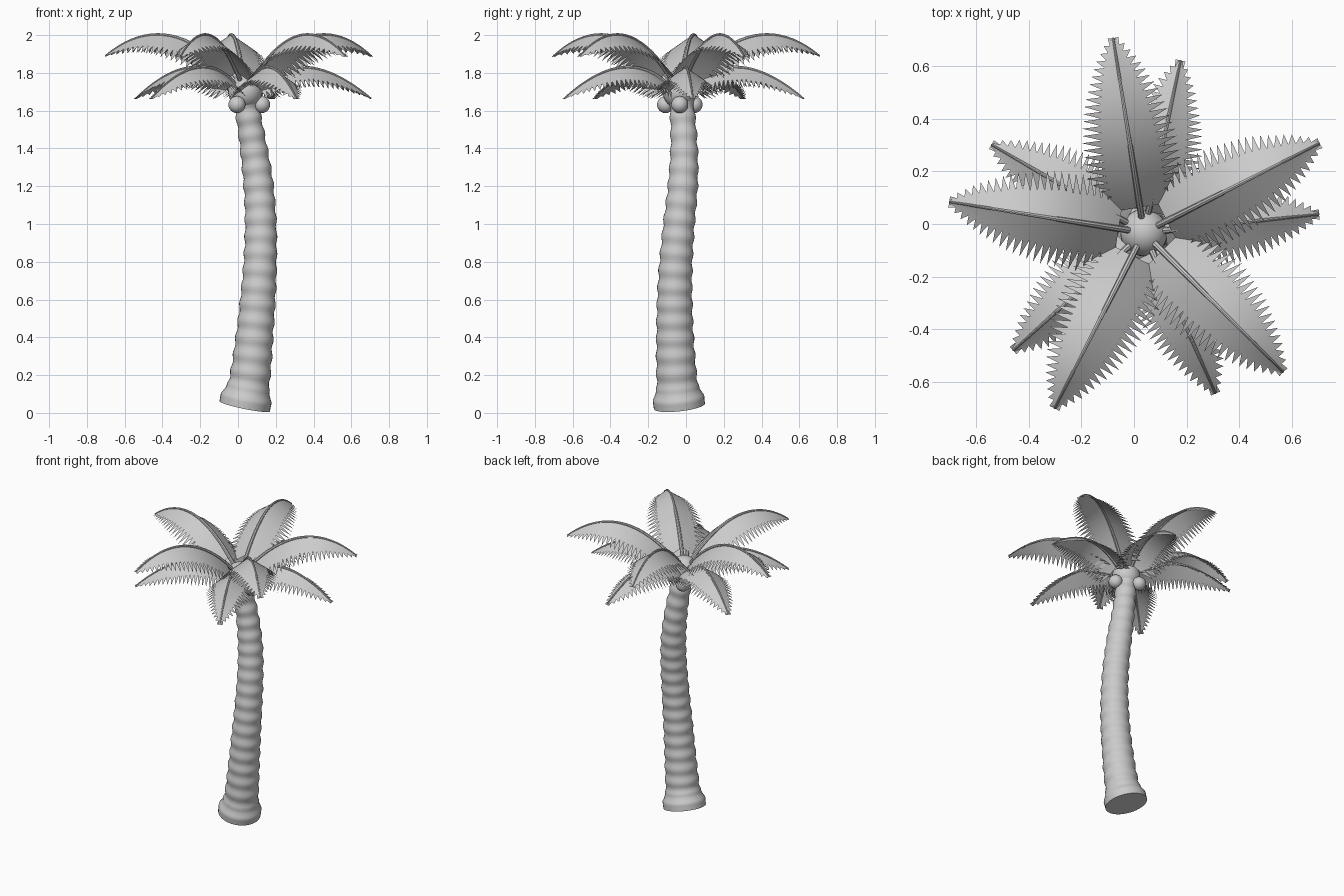
import bpy, bmesh, math
from mathutils import Vector

if "Cube" in bpy.data.objects:
    bpy.data.objects.remove(bpy.data.objects["Cube"])

TOP = Vector((0.038, -0.033, 1.70))   # centre of the crown


def make_object(name, bm, angle=40):
    bmesh.ops.recalc_face_normals(bm, faces=bm.faces)
    mesh = bpy.data.meshes.new(name)
    bm.to_mesh(mesh)
    bm.free()
    ob = bpy.data.objects.new(name, mesh)
    bpy.context.collection.objects.link(ob)
    bpy.ops.object.select_all(action='DESELECT')
    ob.select_set(True)
    bpy.context.view_layer.objects.active = ob
    bpy.ops.object.shade_smooth_by_angle(angle=math.radians(angle))
    return ob


def tube(bm, points, radii, sides):
    """Sweep a round section along a list of points and close both ends."""
    rings = []
    for i, p in enumerate(points):
        d = (points[min(i + 1, len(points) - 1)] - points[max(i - 1, 0)]).normalized()
        ref = Vector((0, 1, 0)) if abs(d.z) > 0.9 else Vector((0, 0, 1))
        u = ref.cross(d).normalized()
        v = d.cross(u)
        rings.append([bm.verts.new(p + radii[i] * (u * math.cos(a) + v * math.sin(a)))
                      for a in (2 * math.pi * k / sides for k in range(sides))])
    for r0, r1 in zip(rings, rings[1:]):
        for k in range(sides):
            j = (k + 1) % sides
            bm.faces.new((r0[k], r0[j], r1[j], r1[k]))
    bm.faces.new(rings[0])
    bm.faces.new(rings[-1])


def lerp_table(table, x):
    for (x0, y0), (x1, y1) in zip(table, table[1:]):
        if x <= x1:
            return y0 + (y1 - y0) * (x - x0) / (x1 - x0)
    return table[-1][1]


# Trunk: leaning S-curve with a flared foot and ringed bark
PATH = [Vector(p) for p in (
    (0.0, -0.015, -0.12), (0.035, -0.035, 0.035), (0.065, -0.05, 0.2), (0.087, -0.058, 0.4),
    (0.105, -0.06, 0.6), (0.117, -0.053, 0.8), (0.12, -0.037, 1.0), (0.109, -0.017, 1.2),
    (0.083, -0.01, 1.4), (0.051, -0.02, 1.6), (0.038, -0.033, 1.7), (0.03, -0.04, 1.8))]
FOOT = [(0, 0.136), (0.045, 0.137), (0.06, 0.128), (0.08, 0.118), (0.10, 0.113),
        (0.14, 0.107), (0.4, 0.097), (0.8, 0.086), (1.2, 0.078), (1.6, 0.063), (1.7, 0.06)]
pts, radii = [], []
for i in range(1, len(PATH) - 2):
    p0, p1, p2, p3 = PATH[i - 1:i + 3]
    for k in range(14):
        t = k / 14
        pts.append(0.5 * (2 * p1 + (p2 - p0) * t + (2 * p0 - 5 * p1 + 4 * p2 - p3) * t * t
                          + (3 * p1 - p0 - 3 * p2 + p3) * t ** 3))
        s = pts[-1].z - 0.035
        ripple = 0.004 * math.cos(2 * math.pi * s / 0.09) if s > 0.1 else 0
        radii.append(lerp_table(FOOT, s) + ripple)
bm = bmesh.new()
tube(bm, pts, radii, 32)
make_object("trunk", bm)

# Crown ball and three coconuts
bm = bmesh.new()
bmesh.ops.create_uvsphere(bm, u_segments=32, v_segments=16, radius=0.09)
make_object("crown", bm).location = TOP
for k in range(3):
    a = 2 * math.pi * k / 3
    bm = bmesh.new()
    bmesh.ops.create_uvsphere(bm, u_segments=24, v_segments=12, radius=0.045)
    make_object(f"coconut_{k + 1}", bm).location = TOP + Vector(
        (0.087 * math.cos(a), 0.087 * math.sin(a), -0.068))


# Fronds: arched rib with a roof-shaped, saw-toothed blade
WIDTH = [(0, 0.10), (0.12, 0.165), (0.25, 0.185), (0.45, 0.18), (0.65, 0.15),
         (0.85, 0.085), (1, 0.012)]


def frond(name, angle, p0, p1, p2, scale, teeth=24):
    out = Vector((math.cos(angle), math.sin(angle), 0))
    side = Vector((-out.y, out.x, 0))
    base = Vector((TOP.x, TOP.y, 0))

    def rib(t):
        r, z = [(1 - t) ** 2 * a + 2 * t * (1 - t) * b + t * t * c
                for a, b, c in zip(p0, p1, p2)]
        return base + out * r + Vector((0, 0, z))

    bm = bmesh.new()
    for sign in (1, -1):
        def spread(t, f):
            w = lerp_table(WIDTH, t) * scale * f
            return rib(t) + side * sign * w - Vector((0, 0, 0.68 * w))
        ts = [0.08 + 0.92 * k / teeth for k in range(teeth + 1)]
        inner = [bm.verts.new(rib(t)) for t in ts]
        edge = [bm.verts.new(spread(t, 0.58)) for t in ts]
        for k in range(teeth):
            bm.faces.new((inner[k], inner[k + 1], edge[k + 1], edge[k]))
            tm = (ts[k] + ts[k + 1]) / 2
            tip = bm.verts.new(spread(tm, 1.0) + out * 0.015)
            bm.faces.new((edge[k], edge[k + 1], tip))
    bmesh.ops.remove_doubles(bm, verts=bm.verts, dist=0.0002)
    make_object(name + "_blade", bm, 30)
    bm = bmesh.new()
    n = 20
    tube(bm, [rib(k / n) for k in range(n + 1)],
         [0.013 - 0.009 * k / n for k in range(n + 1)], 8)
    make_object(name + "_rib", bm)


for k in range(5):
    frond(f"upper_frond_{k + 1}", math.radians(27 + 72 * k),
          (0.04, 1.74), (0.40, 2.175), (0.75, 1.89), 1.0)
    frond(f"lower_frond_{k + 1}", math.radians(6 + 72 * k),
          (0.04, 1.71), (0.30, 1.97), (0.67, 1.665), 0.9)
